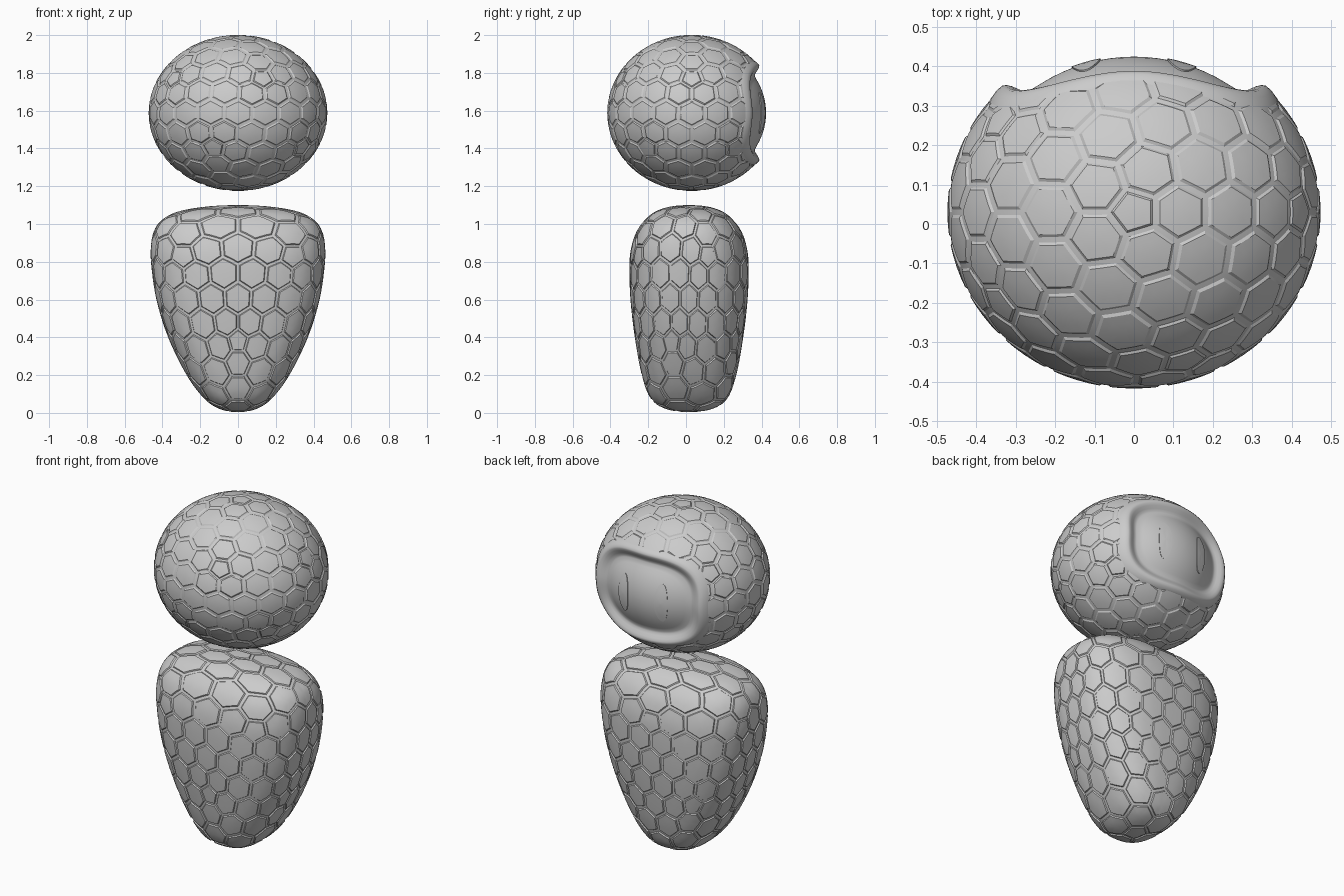
import bpy, bmesh, math
from mathutils import Vector

if "Cube" in bpy.data.objects:
    bpy.data.objects.remove(bpy.data.objects["Cube"])

HEAD_C = Vector((0, 0.03, 1.588))
HEAD_R = Vector((0.473, 0.447, 0.413))
FACE_A, FACE_B, FACE_N = 0.332, 0.25, 2.8


def finish(name, bm, angle):
    me = bpy.data.meshes.new(name)
    bm.to_mesh(me)
    bm.free()
    ob = bpy.data.objects.new(name, me)
    bpy.context.collection.objects.link(ob)
    bpy.ops.object.select_all(action='DESELECT')
    ob.select_set(True)
    bpy.context.view_layer.objects.active = ob
    bpy.ops.object.shade_smooth_by_angle(angle=math.radians(angle))
    return ob


def panelled_shell(name, surface, depth, turn, rings, skip=None):
    """Hexagon panels (dual of an icosphere) mapped on a surface, with grooves between."""
    ico = bmesh.new()
    bmesh.ops.create_icosphere(ico, subdivisions=3, radius=1)
    bm = bmesh.new()
    height = bm.verts.layers.float.new("height")
    cut = 3

    def vert(d, h):
        d = d.normalized()
        ca, sa = math.cos(turn), math.sin(turn)
        v = bm.verts.new(surface(Vector((d.x*ca - d.y*sa, d.x*sa + d.y*ca, d.z))))
        v[height] = h
        return v

    for iv in ico.verts:
        c = iv.co.normalized()
        u = c.orthogonal().normalized()
        w = c.cross(u)
        corners = [f.calc_center_median().normalized() for f in iv.link_faces]
        corners.sort(key=lambda p: math.atan2(p.dot(w), p.dot(u)))
        n = len(corners)
        outline = [corners[i].lerp(corners[(i+1) % n], k/cut) for i in range(n) for k in range(cut)]
        loops = [[vert(c.lerp(p, s), h*depth) for p in outline] for s, h in rings]
        m = len(outline)
        for a, b in zip(loops, loops[1:]):
            for i in range(m):
                j = (i+1) % m
                bm.faces.new((a[i], a[j], b[j], b[i]))
        mid = vert(c, 0)
        for i in range(m):
            bm.faces.new((loops[-1][i], loops[-1][(i+1) % m], mid))
    ico.free()
    bmesh.ops.remove_doubles(bm, verts=bm.verts, dist=0.0003)
    bmesh.ops.recalc_face_normals(bm, faces=bm.faces)
    bm.normal_update()
    moves = [(v, v.normal*v[height]) for v in bm.verts]
    for v, off in moves:
        v.co += off
    if skip:
        bmesh.ops.delete(bm, geom=[f for f in bm.faces if skip(f.calc_center_median())], context='FACES')
    return finish(name, bm, 25)


def head_patch(name, cx, a, b, n, rings, angle, seg=96):
    """Superellipse patch following the rear of the head, with a radial height profile."""
    bm = bmesh.new()
    loops = []
    for s, h in rings:
        loop = []
        for i in range(seg):
            t = 2*math.pi*i/seg
            c, d = math.cos(t), math.sin(t)
            r = s*(abs(c)**n + abs(d)**n)**(-1/n)
            x, z = cx + a*c*r, b*d*r
            y = HEAD_R.y*math.sqrt(1 - (x/HEAD_R.x)**2 - (z/HEAD_R.z)**2)
            nrm = Vector((x/HEAD_R.x**2, y/HEAD_R.y**2, z/HEAD_R.z**2)).normalized()
            loop.append(bm.verts.new(HEAD_C + Vector((x, y, z)) + nrm*h))
        loops.append(loop)
    for p, q in zip(loops, loops[1:]):
        for i in range(seg):
            j = (i+1) % seg
            bm.faces.new((p[j], p[i], q[i], q[j]))
    bm.faces.new(loops[-1][::-1])
    return finish(name, bm, angle)


# Head shell, open at the recessed visor
def head_surface(d):
    return HEAD_C + Vector((d.x*HEAD_R.x, d.y*HEAD_R.y, d.z*HEAD_R.z))


def in_recess(p):
    s = (abs(p.x)/FACE_A)**FACE_N + (abs(p.z - HEAD_C.z)/FACE_B)**FACE_N
    return p.y > 0 and s < 1.05**FACE_N


panelled_shell("head", head_surface, 0.0045, 0,
               [(1, -1), (0.9, -1), (0.8, 0), (0.45, 0)], in_recess)

# Rim rolling into the recessed visor, and two oval eyes
head_patch("visor", 0, FACE_A, FACE_B, FACE_N,
           [(1.13, -0.006), (1.09, 0.001), (1.04, 0.004), (1.0, 0.003), (0.98, -0.003),
            (0.96, -0.015), (0.94, -0.032), (0.92, -0.044), (0.89, -0.051)]
           + [(0.8 - 0.1*i, -0.053) for i in range(8)] + [(0.02, -0.053)], 60)
for side, label in ((-1, "left"), (1, "right")):
    head_patch("eye_" + label, side*0.135, 0.041, 0.126, 2,
               [(1, -0.056), (1, -0.049), (0.7, -0.049), (0.35, -0.049), (0.03, -0.049)], 30, 48)

# Body profile: half width, half depth, height
PROFILE = [Vector(p) for p in (
    (0, 0, 0.004), (0.095, 0.12, 0.02), (0.178, 0.202, 0.075), (0.272, 0.25, 0.2),
    (0.37, 0.287, 0.4), (0.432, 0.31, 0.6), (0.459, 0.316, 0.78), (0.461, 0.305, 0.88),
    (0.446, 0.278, 0.96), (0.405, 0.235, 1.02), (0.32, 0.18, 1.065), (0.17, 0.1, 1.092),
    (0, 0, 1.1))]
flip = lambda p: Vector((-p.x, -p.y, p.z))
pts = [flip(PROFILE[1])] + PROFILE + [flip(PROFILE[-2])]
curve = []
for i in range(1, len(pts) - 2):
    a, b, c, d = pts[i-1:i+3]
    for k in range(12):
        t = k/12
        curve.append(0.5*(2*b + (c-a)*t + (2*a-5*b+4*c-d)*t*t + (3*b-a-3*c+d)*t**3))
curve.append(PROFILE[-1])
dist = [0.0]
for p, q in zip(curve, curve[1:]):
    dist.append(dist[-1] + math.hypot((q.x+q.y-p.x-p.y)/2, q.z-p.z))


def body_surface(d):
    t = (1 - math.acos(max(-1, min(1, d.z)))/math.pi)*dist[-1]
    i = 0
    while i < len(dist) - 2 and dist[i+1] < t:
        i += 1
    p = curve[i].lerp(curve[i+1], (t - dist[i])/(dist[i+1] - dist[i]))
    ang = math.atan2(d.y, d.x)
    c, s = math.cos(ang), math.sin(ang)
    r = (abs(c)**2.6 + abs(s)**2.6)**(-1/2.6)
    return Vector((p.x*c*r, 0.016 + p.y*s*r, p.z))


# Body shell
panelled_shell("body", body_surface, 0.006, math.pi/2,
               [(1, -1), (0.9, -1), (0.84, 0), (0.45, 0)])
